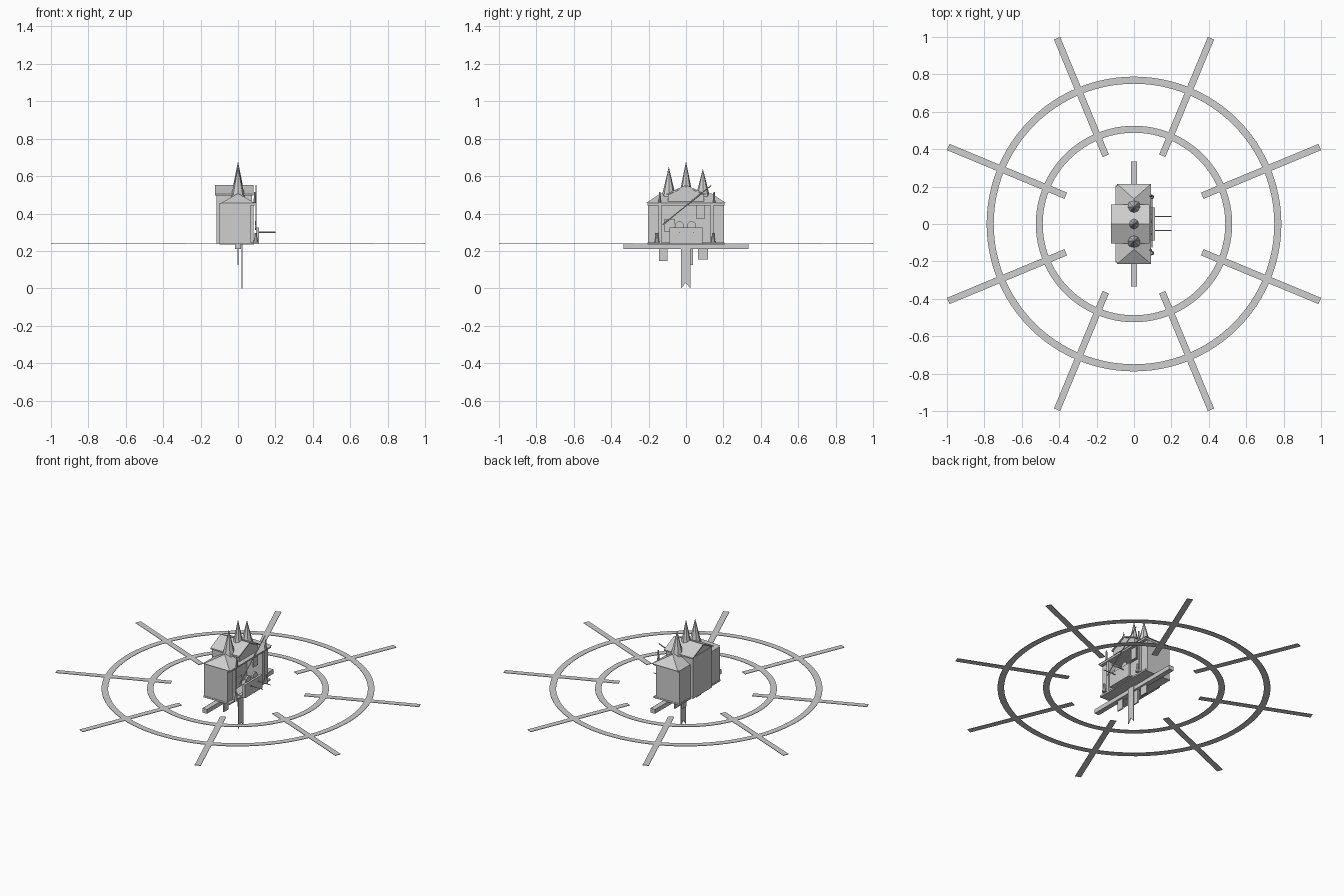
import bpy, bmesh, math
from mathutils import Vector

if "Cube" in bpy.data.objects:
    bpy.data.objects.remove(bpy.data.objects["Cube"])

mat = bpy.data.materials.new("light_grey")
mat.diffuse_color = (0.62, 0.62, 0.62, 1)
mat.use_nodes = True
mat.node_tree.nodes["Principled BSDF"].inputs["Base Color"].default_value = mat.diffuse_color


def mesh(name, verts, faces):
    me = bpy.data.meshes.new(name)
    me.from_pydata(verts, [], faces)
    bm = bmesh.new()
    bm.from_mesh(me)
    bmesh.ops.recalc_face_normals(bm, faces=bm.faces)
    bm.to_mesh(me)
    bm.free()
    me.materials.append(mat)
    ob = bpy.data.objects.new(name, me)
    bpy.context.collection.objects.link(ob)
    return ob


def prism(name, pts, x0, x1):
    """Extrude a (y, z) outline along x."""
    n = len(pts)
    v = [(x, y, z) for x in (x0, x1) for y, z in pts]
    f = [tuple(range(n)), tuple(range(n, 2 * n))]
    f += [(i, (i + 1) % n, n + (i + 1) % n, n + i) for i in range(n)]
    return mesh(name, v, f)


def box(name, x0, x1, y0, y1, z0, z1):
    return prism(name, [(y0, z0), (y1, z0), (y1, z1), (y0, z1)], x0, x1)


def tube(name, a, b, r1, r2=None, sides=8):
    """Round bar or cone between two points."""
    a, b = Vector(a), Vector(b)
    bm = bmesh.new()
    bmesh.ops.create_cone(bm, cap_ends=True, segments=sides, radius1=r1,
                          radius2=r1 if r2 is None else r2, depth=(b - a).length)
    me = bpy.data.meshes.new(name)
    bm.to_mesh(me)
    bm.free()
    me.materials.append(mat)
    ob = bpy.data.objects.new(name, me)
    ob.location = (a + b) / 2
    ob.rotation_euler = (b - a).to_track_quat('Z', 'Y').to_euler()
    bpy.context.collection.objects.link(ob)
    return ob


def ring(name, r0, r1, z0, z1, n=96):
    v, f = [], []
    for i in range(n):
        c, s = math.cos(math.tau * i / n), math.sin(math.tau * i / n)
        v += [(r * c, r * s, z) for r, z in ((r0, z0), (r1, z0), (r1, z1), (r0, z1))]
        j = (i + 1) % n
        f += [(4 * i + k, 4 * i + (k + 1) % 4, 4 * j + (k + 1) % 4, 4 * j + k) for k in range(4)]
    return mesh(name, v, f)


# Flat dial: two rings and eight spokes
ring("outer_ring", 0.75, 0.788, 0.237, 0.240)
ring("inner_ring", 0.488, 0.525, 0.237, 0.240)
for i in range(8):
    spoke = box("spoke", 0.395, 1.075, -0.018, 0.018, 0.237, 0.240)
    spoke.rotation_euler.z = math.radians(22.5 + 45 * i)

# Support beam and floor
box("beam", -0.016, 0.016, -0.335, 0.335, 0.21, 0.237)
box("floor", -0.10, 0.085, -0.205, 0.205, 0.235, 0.245)

# House: closed ends, back wall and projecting rear bay
for s in (-1, 1):
    box("end_room", -0.098, 0.068, min(s * 0.135, s * 0.203), max(s * 0.135, s * 0.203), 0.24, 0.455)
    box("corner_post", 0.068, 0.082, s * 0.14 - 0.008, s * 0.14 + 0.008, 0.24, 0.455)
box("back_wall", -0.098, -0.03, -0.135, 0.135, 0.24, 0.455)
box("rear_bay", -0.115, -0.03, -0.095, 0.095, 0.24, 0.50)

# Hipped roof
e, w = 0.215, 0.092
mesh("hip_roof", [(-w, -e, 0.455), (w, -e, 0.455), (w, e, 0.455), (-w, e, 0.455),
                  (0, -0.135, 0.508), (0, 0.135, 0.508)],
     [(0, 1, 4), (2, 3, 5), (1, 2, 5, 4), (3, 0, 4, 5), (3, 2, 1, 0)])
box("eave_trim", -0.088, 0.088, -0.205, 0.205, 0.443, 0.457)

# Cross gable over the bay
prism("cross_gable", [(-0.105, 0.497), (0, 0.545), (0.105, 0.497), (0.105, 0.505),
                      (0, 0.553), (-0.105, 0.505)], -0.122, 0.082)
prism("gable_wall", [(-0.095, 0.455), (0.095, 0.455), (0.095, 0.50), (0, 0.545), (-0.095, 0.50)],
      -0.113, 0.075)

# Three spires
for y, top in ((-0.092, 0.65), (0, 0.68), (0.09, 0.64)):
    tube("spire", (0, y, 0.49), (0, y, top), 0.038, 0.0)

# Balcony and scenery on the open side
box("balcony_front", 0.095, 0.112, -0.088, 0.088, 0.24, 0.325)
box("balcony_floor", 0.06, 0.10, -0.088, 0.088, 0.24, 0.25)
box("scenery_left", 0.06, 0.07, -0.115, -0.06, 0.30, 0.37)
box("scenery_right", 0.06, 0.07, 0.055, 0.10, 0.37, 0.455)
for y in (-0.035, 0.03):
    tube("wheel", (0.09, y, 0.335), (0.10, y, 0.335), 0.024, sides=12)
for y in (-0.035, 0.04):
    tube("arm_rod", (0.10, y, 0.30), (0.20, y, 0.30), 0.003, sides=6)
tube("sloping_pole", (0.097, -0.125, 0.34), (0.097, 0.135, 0.55), 0.003, sides=6)
for y in (-0.155, 0.145):
    tube("figure_body", (0.095, y, 0.245), (0.095, y, 0.285), 0.013, 0.006)
    tube("figure_head", (0.095, y, 0.283), (0.095, y, 0.297), 0.007)
for y in (-0.14, 0.15):
    tube("roof_knob", (0.09, y, 0.455), (0.09, y, 0.515), 0.007, 0.004)

# Hanging plates below the floor; the long one has a notched end
prism("long_pendulum", [(-0.026, 0.237), (0.024, 0.237), (0.024, 0), (-0.001, 0.03), (-0.026, 0)],
      0.019, 0.023)
for y0, y1, z in ((-0.145, -0.10, 0.145), (0.065, 0.117, 0.155), (0.0, 0.038, 0.125)):
    box("hanging_plate", -0.004, 0.004, y0, y1, z, 0.22)
